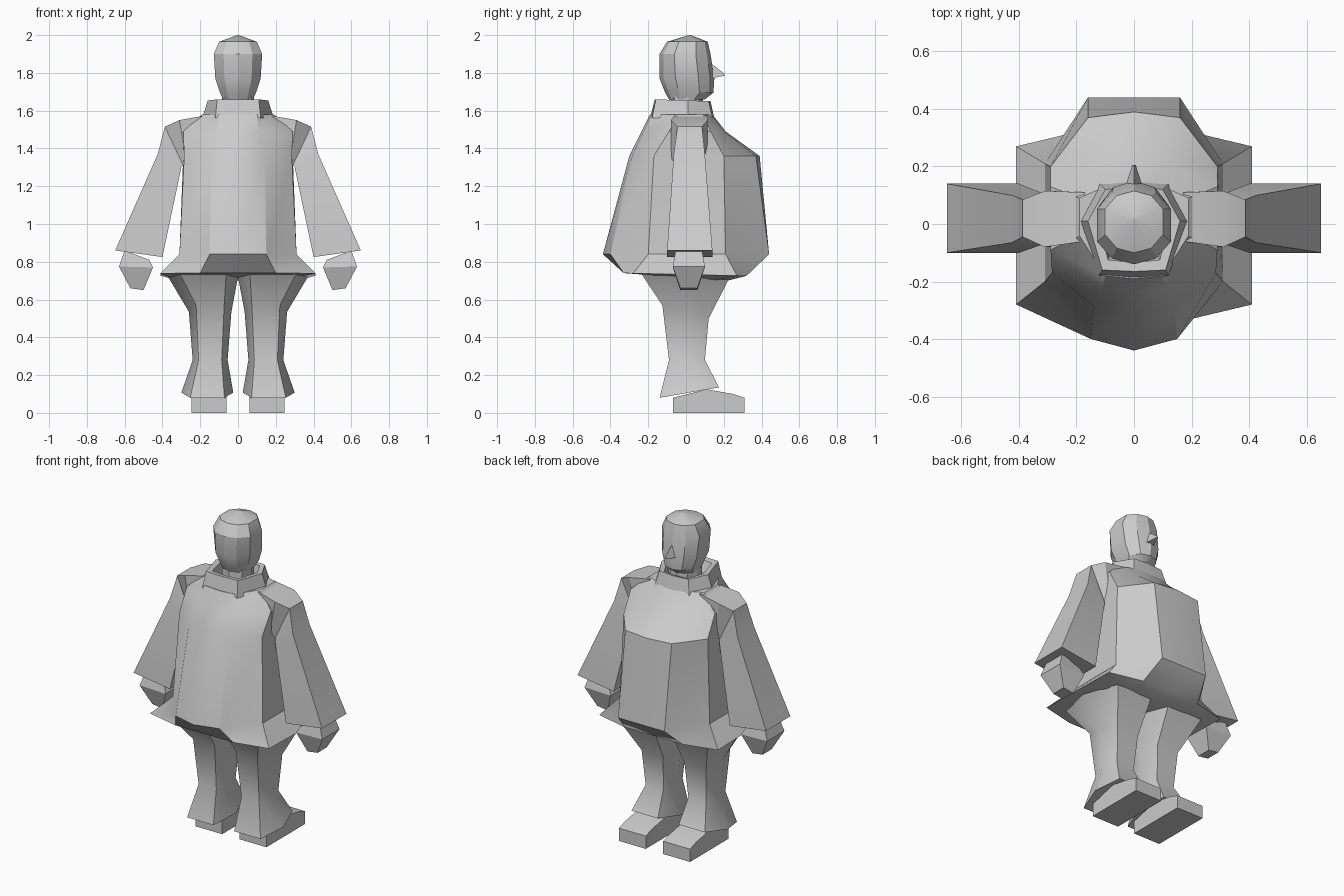
import bpy, bmesh, math

if "Cube" in bpy.data.objects:
    bpy.data.objects.remove(bpy.data.objects["Cube"])

grey = bpy.data.materials.new("plain grey")
grey.diffuse_color = (0.6, 0.6, 0.6, 1)
grey.use_nodes = True
grey.node_tree.nodes["Principled BSDF"].inputs["Base Color"].default_value = grey.diffuse_color


def loft(name, rings, angle=30):
    """Skin a list of equal-length point rings and cap both ends."""
    bm = bmesh.new()
    loops = [[bm.verts.new(p) for p in r] for r in rings]
    n = len(loops[0])
    for a, b in zip(loops, loops[1:]):
        for i in range(n):
            j = (i + 1) % n
            bm.faces.new((a[i], a[j], b[j], b[i]))
    bm.faces.new(loops[0])
    bm.faces.new(loops[-1])
    bmesh.ops.recalc_face_normals(bm, faces=bm.faces)
    for f in bm.faces:
        f.smooth = True
    me = bpy.data.meshes.new(name)
    bm.to_mesh(me)
    bm.free()
    me.set_sharp_from_angle(angle=math.radians(angle))
    me.materials.append(grey)
    ob = bpy.data.objects.new(name, me)
    bpy.context.collection.objects.link(ob)
    return ob


def half(z, pts, zf=None):
    """Full ring from its x >= 0 half, listed back to front; zf is the front height."""
    zf = z if zf is None else zf
    n = len(pts) - 1
    full = pts + [(-x, y) for x, y in pts[-2:0:-1]]
    y0, y1 = pts[0][1], pts[n][1]
    return [(x, y, z + (zf - z) * (y - y0) / (y1 - y0)) for x, y in full]


def quad(outer, inner, y0, y1):
    """Four-sided ring through two (x, z) points with the given depth."""
    (xo, zo), (xi, zi) = outer, inner
    return [(xo, y0, zo), (xo, y1, zo), (xi, y1, zi), (xi, y0, zi)]


def pair(name, rings, angle=30):
    """A left and a right copy of one lofted part."""
    loft("right_" + name, rings, angle)
    loft("left_" + name, [[(-x, y, z) for x, y, z in r] for r in rings], angle)


# coat body with flared hem
loft("coat", [
    half(0.73, [(0, -.20), (.15, -.20), (.33, -.16), (.33, .16), (.15, .22), (0, .22)], 0.70),
    half(0.74, [(0, -.33), (.20, -.33), (.41, -.28), (.41, .27), (.20, .32), (0, .32)], 0.725),
    half(0.84, [(0, -.44), (.15, -.40), (.31, -.20), (.31, .21), (.16, .44), (0, .44)]),
    half(1.36, [(0, -.30), (.14, -.285), (.285, -.17), (.29, .20), (.16, .37), (0, .39)]),
    half(1.49, [(0, -.235), (.11, -.225), (.29, -.09), (.29, .13), (.13, .20), (0, .21)]),
    half(1.58, [(0, -.19), (.10, -.18), (.19, -.04), (.19, .09), (.09, .135), (0, .14)]),
])

# collar, open at the top
loft("collar", [
    half(1.56, [(0, -.19), (.12, -.18), (.19, .01), (.12, .14), (0, .15)]),
    half(1.66, [(0, -.165), (.11, -.16), (.16, .01), (.10, .12), (0, .13)], 1.65),
    half(1.655, [(0, -.135), (.09, -.125), (.125, .01), (.08, .10), (0, .11)], 1.645),
    half(1.59, [(0, -.11), (.08, -.10), (.11, .01), (.07, .09), (0, .10)]),
], 25)

# sleeves
pair("sleeve", [
    quad((.17, 1.575), (.20, 1.32), -.06, .11),
    quad((.31, 1.55), (.27, 1.31), -.08, .115),
    quad((.387, 1.515), (.29, 1.31), -.045, .085),
    quad((.425, 1.37), (.30, 1.30), -.065, .10),
    quad((.65, .86), (.40, .825), -.10, .14),
])

# hands
pair("hand", [
    quad((.60, .86), (.47, .81), -.055, .085),
    quad((.63, .775), (.45, .77), -.07, .10),
    quad((.57, .66), (.50, .65), -.03, .06),
], 20)


# trouser legs, six-sided
def leg_ring(x0, x1, y0, y1, zb, zf):
    w = x1 - x0
    a, b, m = x0 + .17 * w, x1 - .17 * w, (y0 + y1) / 2
    zm = (zb + zf) / 2
    return [(a, y0, zb), (b, y0, zb), (x1, m, zm),
            (b, y1, zf), (a, y1, zf), (x0, m, zm)]


pair("trouser_leg", [
    leg_ring(.0, .37, -.235, .225, .735, .705),
    leg_ring(.035, .26, -.125, .12, .57, .50),
    leg_ring(.055, .24, -.09, .10, .28, .28),
    leg_ring(.025, .30, -.14, .175, .08, .135),
], 35)

# shoes: side profile swept across the width
shoe = [(-.07, 0), (.31, 0), (.31, .08), (.25, .10), (.11, .125), (-.07, .08)]
pair("shoe", [[(x, y, z) for y, z in shoe] for x in (.06, .245)], 10)

# neck and head
loft("neck", [half(z, [(0, -.09), (.07, -.06), (.085, .01), (.06, .07), (0, .09)])
              for z in (1.56, 1.70)])


def head_ring(z, w, back, front):
    m, h = (front + back) / 2, (front - back) / 2
    return half(z, [(0, back), (.6 * w, m - .85 * h), (w, m - .42 * h),
                    (w, m + .42 * h), (.6 * w, m + .85 * h), (0, front)])


loft("head", [
    head_ring(1.66, .08, -.09, .10),
    head_ring(1.695, .095, -.11, .145),
    head_ring(1.77, .12, -.14, .15),
    head_ring(1.90, .128, -.14, .13),
    head_ring(1.965, .10, -.10, .115),
    head_ring(2.0, .004, .015, .025),
], 28)

# nose
loft("nose", [
    [(0, .12, 1.86), (.03, .13, 1.77), (-.03, .13, 1.77)],
    [(0, .205, 1.795), (.006, .205, 1.785), (-.006, .205, 1.785)],
], 20)
